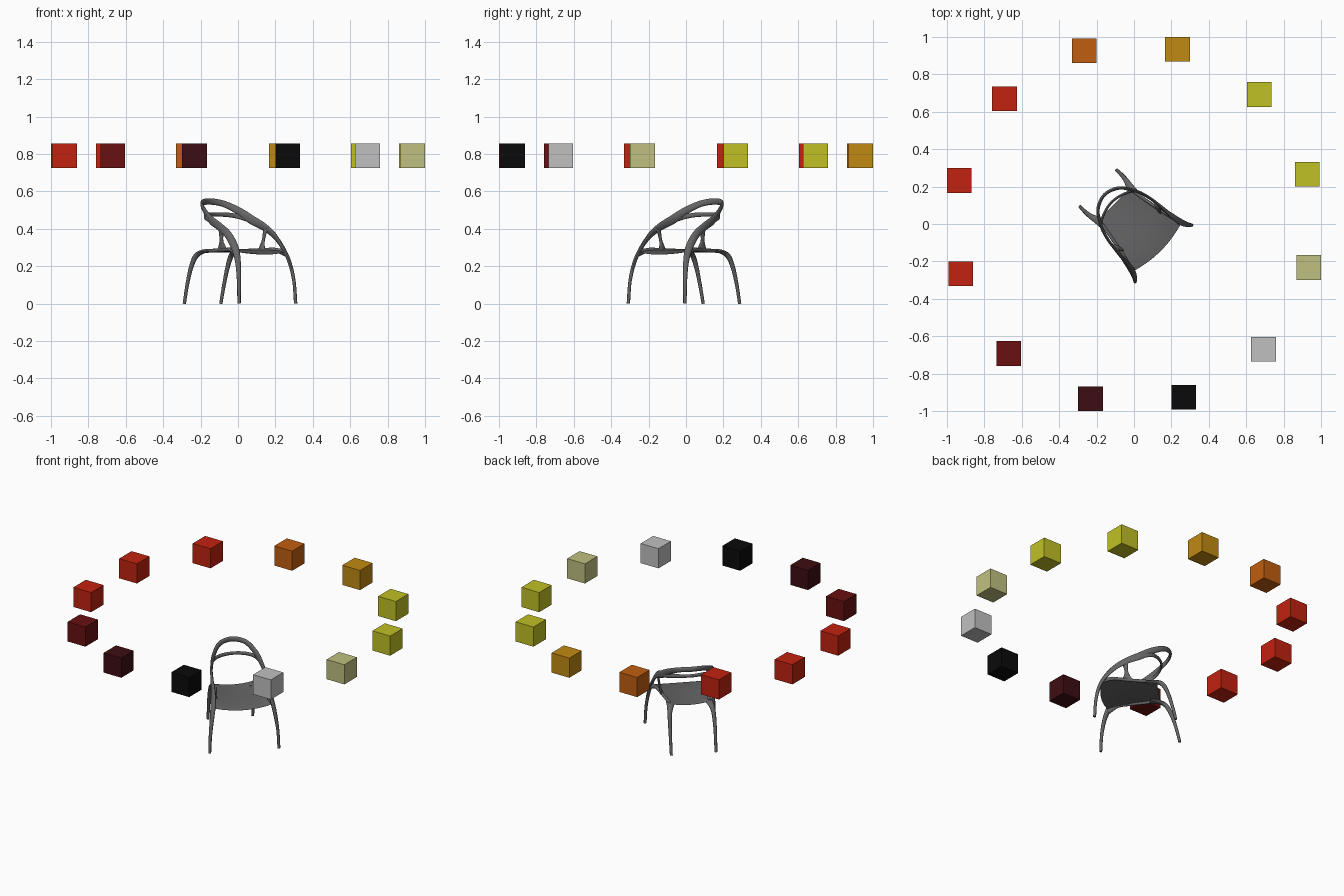
import bpy, bmesh, math
from mathutils import Vector

cube = bpy.data.objects.get("Cube")
if cube:
    bpy.data.objects.remove(cube, do_unlink=True)


def material(name, r, g, b):
    m = bpy.data.materials.new(name)
    m.use_nodes = True
    m.diffuse_color = (r, g, b, 1)
    m.node_tree.nodes["Principled BSDF"].inputs["Base Color"].default_value = (r, g, b, 1)
    return m


grey = material("dark_grey", .13, .13, .135)
red = material("red", .54, .016, .005)
dark_red = material("dark_red", .14, .005, .005)
maroon = material("maroon", .048, .004, .006)
orange = material("orange", .53, .112, .005)
amber = material("amber", .53, .255, .006)
yellow = material("yellow", .53, .53, .018)
pale = material("pale_olive", .53, .53, .22)
silver = material("silver", .53, .53, .53)
black = material("black", .003, .003, .003)


def add_object(name, bm, mat, smooth=True):
    bmesh.ops.recalc_face_normals(bm, faces=bm.faces[:])
    mesh = bpy.data.meshes.new(name)
    bm.to_mesh(mesh)
    bm.free()
    mesh.materials.append(mat)
    if smooth:
        mesh.shade_smooth()
        mesh.set_sharp_from_angle(angle=math.radians(40))
    obj = bpy.data.objects.new(name, mesh)
    bpy.context.scene.collection.objects.link(obj)
    return obj


def spline(points, steps=6):
    """Smooth path through points; a path ending at x = 0 meets its mirror image."""
    p = [Vector(q) for q in points]
    last = p[-1] * 2 - p[-2]
    if abs(p[-1][0]) < 1e-6:
        last = p[-2].copy()
        last[0] = -last[0]
    p = [p[0] * 2 - p[1]] + p + [last]
    out = []
    for i in range(1, len(p) - 2):
        a, b, c, d = p[i - 1:i + 3]
        for s in range(steps):
            t = s / steps
            out.append((b * 2 + (c - a) * t + (a * 2 - b * 5 + c * 4 - d) * t ** 2
                        + (b * 3 - a - c * 3 + d) * t ** 3) * .5)
    return out + [p[-2]]


def sweep(name, points, ref=None, sides=12):
    """Oval bar along x, y, z with half height and half thickness, mirrored in x."""
    path = spline(points)
    pos = [Vector(q[:3]) for q in path]
    bm = bmesh.new()
    rings = []
    for i, q in enumerate(path):
        t = pos[min(i + 1, len(pos) - 1)] - pos[max(i - 1, 0)]
        if i == len(pos) - 1 and abs(pos[i].x) < 1e-6:
            t = Vector((-1, 0, 0))
        t.normalize()
        out = Vector(ref) if ref else Vector((pos[i].x, pos[i].y, 0))
        out = (out - t * out.dot(t)).normalized()
        side = t.cross(out)
        ring = []
        for k in range(sides):
            ang = math.tau * k / sides
            ring.append(bm.verts.new(pos[i] + side * q[3] * math.cos(ang)
                                     + out * q[4] * math.sin(ang)))
        rings.append(ring)
    for r0, r1 in zip(rings, rings[1:]):
        for k in range(sides):
            j = (k + 1) % sides
            bm.faces.new((r0[k], r0[j], r1[j], r1[k]))
    bm.faces.new(rings[0])
    if abs(pos[-1].x) > 1e-6:
        bm.faces.new(rings[-1])
    obj = add_object(name, bm, grey)
    obj.modifiers.new("mirror", "MIRROR")
    obj.rotation_euler.z = math.radians(45)
    return obj


# Front legs rising into the arms and the top rail of the back
sweep("front_legs_arms_and_top_rail", [
    (.214, -.222, 0, .009, .009), (.208, -.215, .12, .011, .009),
    (.195, -.195, .22, .015, .010), (.182, -.16, .295, .020, .010),
    (.172, -.10, .365, .021, .009), (.167, -.03, .41, .022, .008),
    (.155, .05, .447, .024, .008), (.130, .12, .493, .020, .008),
    (.08, .192, .534, .017, .009), (0, .222, .546, .017, .009)])

# Lower rail of the back, branching off the arms
sweep("lower_back_rail", [
    (.158, .035, .437, .014, .007), (.135, .112, .462, .013, .007),
    (.08, .15, .474, .012, .007), (0, .167, .476, .011, .007)])

# Struts between seat sides and arms, flared at both ends
sweep("arm_struts", [
    (.167, -.045, .405, .026, .006), (.163, -.037, .37, .014, .007),
    (.157, -.032, .33, .013, .007), (.147, -.03, .285, .034, .008)])

# Side rails of the seat, from front legs to rear legs
sweep("seat_side_rails", [
    (.186, -.175, .268, .020, .009), (.167, -.11, .288, .011, .009),
    (.149, -.03, .286, .010, .009), (.132, .06, .283, .010, .009),
    (.120, .13, .283, .008, .009)])

# Rear legs, curving forward under the seat
sweep("rear_legs", [
    (.138, .268, 0, .009, .009), (.139, .245, .10, .010, .010),
    (.138, .218, .19, .012, .012), (.133, .187, .252, .014, .015),
    (.122, .145, .277, .010, .022), (.11, .09, .279, .006, .03)], ref=(1, 0, 0))

# Seat shell: dished, wider and rounded down at the front
bm = bmesh.new()
N = 20
grid = []
for i in range(N + 1):
    v = i / N
    half = .122 + .028 * v + .034 * v ** 3
    row = []
    for k in range(N + 1):
        u = 2 * k / N - 1
        y = .15 - .325 * v - (1 - u * u) * .028 * v ** 4
        z = .274 + .014 * u * u - .012 * v ** 6
        row.append(bm.verts.new((u * half, y, z)))
    grid.append(row)
for i in range(N):
    for k in range(N):
        bm.faces.new((grid[i][k], grid[i + 1][k], grid[i + 1][k + 1], grid[i][k + 1]))
bmesh.ops.solidify(bm, geom=bm.faces[:], thickness=.01)
add_object("seat", bm, grey).rotation_euler.z = math.radians(45)

# Ring of floating colour cubes
ring = [yellow, yellow, amber, orange, red, red, red, dark_red, maroon, black, silver, pale]
for i, mat in enumerate(ring):
    ang = math.radians(16 + 30 * i)
    bm = bmesh.new()
    bmesh.ops.create_cube(bm, size=.132)
    box = add_object(f"colour_cube_{i + 1}", bm, mat, smooth=False)
    box.location = (.963 * math.cos(ang), .963 * math.sin(ang), .79)
